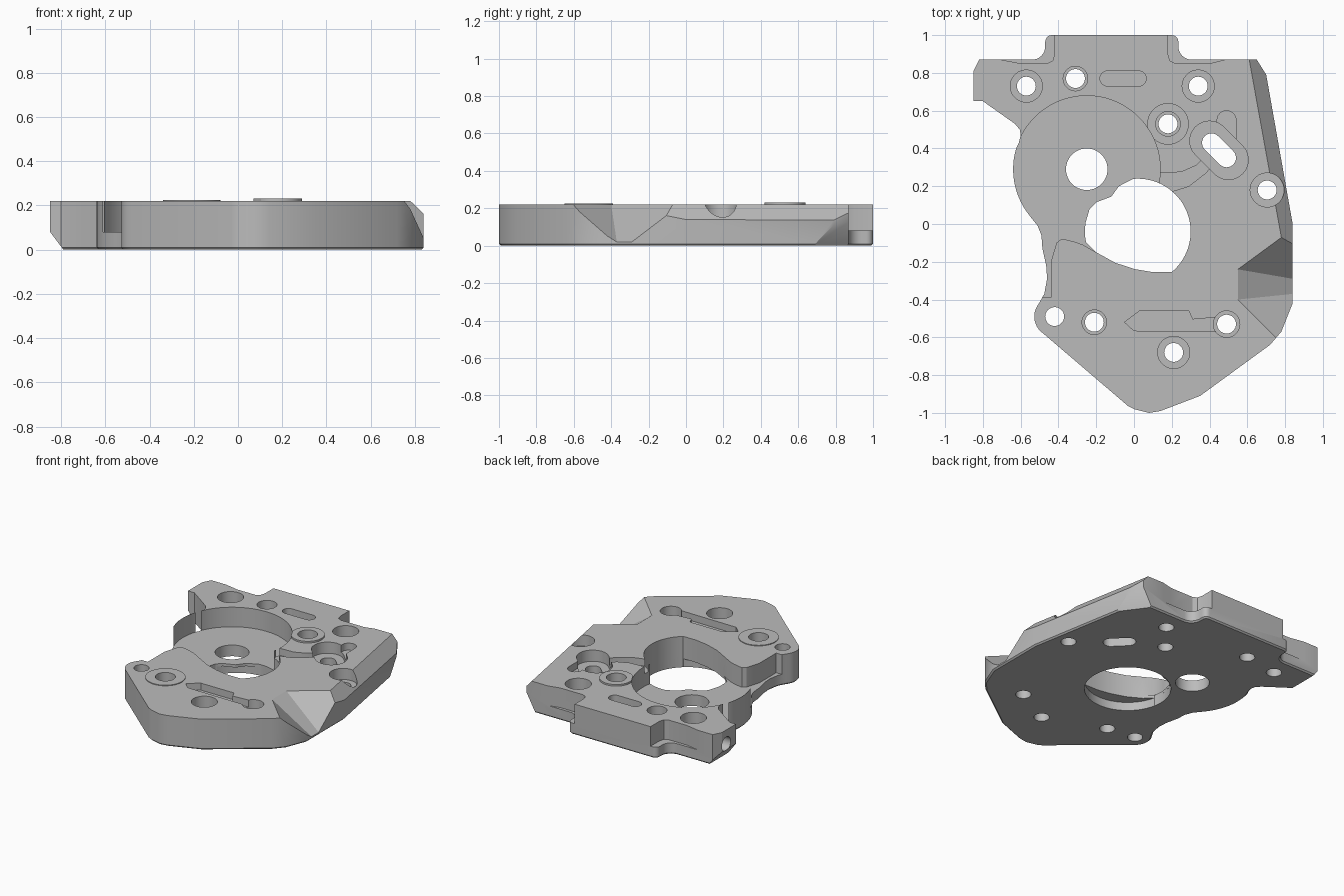
import bpy, bmesh
from math import cos, sin, radians, atan2, pi
from mathutils import Vector

if "Cube" in bpy.data.objects:
    bpy.data.objects.remove(bpy.data.objects["Cube"])

TOP, FLOOR = 0.22, 0.08

metal = bpy.data.materials.new("cast_grey")
metal.use_nodes = True
grey = (0.5, 0.5, 0.5, 1)
metal.diffuse_color = grey
metal.node_tree.nodes["Principled BSDF"].inputs["Base Color"].default_value = grey


def arc(cx, cy, r, a0=0, a1=360, n=40):
    steps = n if a1 - a0 == 360 else n + 1
    angles = [radians(a0 + (a1 - a0) * i / n) for i in range(steps)]
    return [(cx + r * cos(a), cy + r * sin(a)) for a in angles]


def slot(p, q, r):
    a = atan2(q[1] - p[1], q[0] - p[0]) * 180 / pi
    return arc(*q, r, a - 90, a + 90, 12) + arc(*p, r, a + 90, a + 270, 12)


def prism_mesh(points, z0, z1):
    bm = bmesh.new()
    face = bm.faces.new([bm.verts.new((x, y, z0)) for x, y in points])
    ext = bmesh.ops.extrude_face_region(bm, geom=[face])
    up = [v for v in ext["geom"] if isinstance(v, bmesh.types.BMVert)]
    bmesh.ops.translate(bm, verts=up, vec=(0, 0, z1 - z0))
    bmesh.ops.recalc_face_normals(bm, faces=bm.faces)
    return bm


def to_object(name, bm):
    mesh = bpy.data.meshes.new(name)
    bm.to_mesh(mesh)
    bm.free()
    mesh.materials.append(metal)
    obj = bpy.data.objects.new(name, mesh)
    bpy.context.collection.objects.link(obj)
    return obj


def combine(bm, operation="DIFFERENCE"):
    tool = to_object("cutter", bm)
    tool.hide_render = True
    mod = plate.modifiers.new("shape", "BOOLEAN")
    mod.operation, mod.solver, mod.object = operation, "EXACT", tool
    bpy.context.view_layer.objects.active = plate
    bpy.ops.object.modifier_apply(modifier=mod.name)
    bpy.data.objects.remove(tool)


def cut(points, z0, z1=0.4):
    combine(prism_mesh(points, z0, z1))


def slice_off(bm, a, b, c, toward):
    """Remove the material on the side of plane abc that holds 'toward'."""
    a, b, c, toward = map(Vector, (a, b, c, toward))
    normal = (b - a).cross(c - a)
    if normal.dot(toward - a) < 0:
        normal.negate()
    geom = bm.verts[:] + bm.edges[:] + bm.faces[:]
    res = bmesh.ops.bisect_plane(bm, geom=geom, plane_co=a, plane_no=normal,
                                 clear_outer=True, dist=1e-5)
    rim = [e for e in res["geom_cut"] if isinstance(e, bmesh.types.BMEdge)]
    bmesh.ops.holes_fill(bm, edges=rim, sides=0)
    bmesh.ops.recalc_face_normals(bm, faces=bm.faces)


# Outer contour of the plate, counter-clockwise from the tab
outline = arc(0.2, 0.965, 0.035, 0, 90, 5) + arc(-0.435, 0.965, 0.035, 90, 180, 5)
outline += arc(-0.54, 0.94, 0.07, 0, -90, 8)
outline += [(-0.82, 0.87), (-0.85, 0.81), (-0.85, 0.65), (-0.80, 0.65), (-0.63, 0.53)]
outline += [(-0.605, 0.5), (-0.6, 0.47), (-0.61, 0.43)]
outline += arc(-0.25, 0.29, 0.39, 164, 219, 12)
outline += [(-0.51, -0.01), (-0.49, -0.06), (-0.485, -0.13), (-0.465, -0.22),
            (-0.46, -0.29), (-0.475, -0.37), (-0.5, -0.415)]
outline += arc(-0.42, -0.49, 0.108, 150, 235, 10)
outline += [(-0.03, -0.965), (0, -0.98), (0.08, -1), (0.14, -0.99), (0.35, -0.91),
            (0.72, -0.64), (0.78, -0.57), (0.84, -0.42), (0.84, 0), (0.70, 0.79), (0.65, 0.87)]
outline += arc(0.305, 0.94, 0.07, 270, 180, 8)

body = prism_mesh(outline, 0, TOP)
low = [e for e in body.edges if all(v.co.z < 0.001 for v in e.verts)]
bmesh.ops.bevel(body, geom=low, offset=0.01, segments=1, affect="EDGES")
# Long side chamfer, undercut back corner, undercut ear
slice_off(body, (0.61, 0.87, TOP), (0.78, -0.07, TOP), (0.84, 0, 0.14), (1, 0.5, 0.3))
slice_off(body, (0.72, 0.68, 0), (0.58, 0.87, 0), (0.685, 0.84, 0.15), (0.8, 1, 0))
slice_off(body, (-0.85, 0.7, 0.08), (-0.85, 0.8, 0.08), (-0.79, 0.7, 0), (-0.9, 0.7, 0))
plate = to_object("mounting_plate", body)

# Raised pads
combine(prism_mesh(arc(0.18, 0.53, 0.11), 0.15, 0.232), "UNION")
combine(prism_mesh(arc(-0.21, -0.52, 0.13), 0.15, 0.225), "UNION")

# Round recess and its open side
cut(arc(-0.25, 0.29, 0.389, 0, 360, 72), FLOOR)
cut([(-0.7, -0.39), (-0.5, -0.39), (-0.44, -0.39), (-0.44, -0.2), (-0.41, -0.1), (-0.385, -0.08),
     (-0.34, -0.085), (-0.27, -0.11), (-0.2, -0.15), (-0.1, 0.1), (-0.5, 0.2), (-0.7, 0.1)], FLOOR)

# Central opening with an overhanging front lip
cut(arc(0.02, -0.04, 0.28, -50, 95, 32) + [(-0.08, 0.2), (-0.12, 0.145), (-0.2, 0.115), (-0.235, 0.08)]
    + arc(0.02, -0.04, 0.28, 170, 192, 4)
    + [(-0.2, -0.15), (-0.1, -0.205), (0, -0.238), (0.1, -0.255)], -0.1)
cut(arc(0.02, -0.04, 0.28, 0, 360, 64), -0.1, 0.06)

# Tab shoulders
cut([(-0.42, 1.1), (-0.42, 0.9), (-0.43, 0.865), (-0.46, 0.85), (-0.6, 0.85), (-0.73, 0.875), (-0.73, 1.1)], FLOOR)
cut([(0.18, 1.1), (0.18, 0.9), (0.19, 0.865), (0.22, 0.85), (0.4, 0.85), (0.5, 0.875), (0.5, 1.1)], FLOOR)

# Shallow grooves and pockets
cut([(0.135, 0.18), (0.2, 0.172), (0.29, 0.2), (0.38, 0.27), (0.44, 0.34),
     (0.38, 0.36), (0.33, 0.31), (0.25, 0.275), (0.135, 0.27)], 0.17)
cut([(-0.05, -0.52), (0, -0.565), (0.45, -0.57), (0.48, -0.49), (0.31, -0.505),
     (0.29, -0.46), (0.03, -0.46)], 0.17)
cut(slot((-0.14, 0.77), (0.025, 0.77), 0.04), 0.16)
cut(slot((0.49, 0.46), (0.49, 0.55), 0.05), 0.17)
cut(slot((0.40, 0.44), (0.50, 0.34), 0.105), 0.14)
cut(slot((0.41, 0.43), (0.49, 0.35), 0.05), -0.1)

# Bolt holes: x, y, counterbore radius (0 for none)
holes = [(-0.57, 0.73, 0.085), (-0.31, 0.77, 0.065), (0.34, 0.73, 0.085), (0.18, 0.53, 0.065),
         (0.705, 0.18, 0.09), (0.49, -0.53, 0.07), (0.21, -0.68, 0.085), (-0.21, -0.52, 0.065),
         (-0.42, -0.49, 0)]
for x, y, bore in holes:
    cut(arc(x, y, 0.05, 0, 360, 32), -0.1)
    if bore:
        cut(arc(x, y, bore, 0, 360, 36), 0.14)
cut(arc(-0.25, 0.29, 0.11), -0.1)

# Wedge notch on the side
notch = bmesh.new()
a, b = Vector((0.55, -0.24, TOP)), Vector((0.55, -0.40, TOP))
c, d = Vector((0.84, -0.29, 0.02)), Vector((0.84, -0.37, 0.02))
tops = [a, b, Vector((1, 0.09, TOP)), Vector((0.9, -0.75, TOP))]
for p in tops + [p + Vector((0, 0, 0.1)) for p in tops] + [a.lerp(c, 1.2), b.lerp(d, 1.2)]:
    notch.verts.new(p)
bmesh.ops.convex_hull(notch, input=notch.verts)
bmesh.ops.recalc_face_normals(notch, faces=notch.faces)
combine(notch)

# Cross-drilled hole in the ear
drill = prism_mesh(arc(0, 0, 0.05, 0, 360, 24), 0, 0.2)
for v in drill.verts:
    v.co = Vector((-0.95 + v.co.z, 0.76 + v.co.x, 0.12 + v.co.y))
combine(drill)

bpy.ops.object.select_all(action="DESELECT")
plate.select_set(True)
bpy.context.view_layer.objects.active = plate
bpy.ops.object.shade_smooth_by_angle(angle=radians(25))
